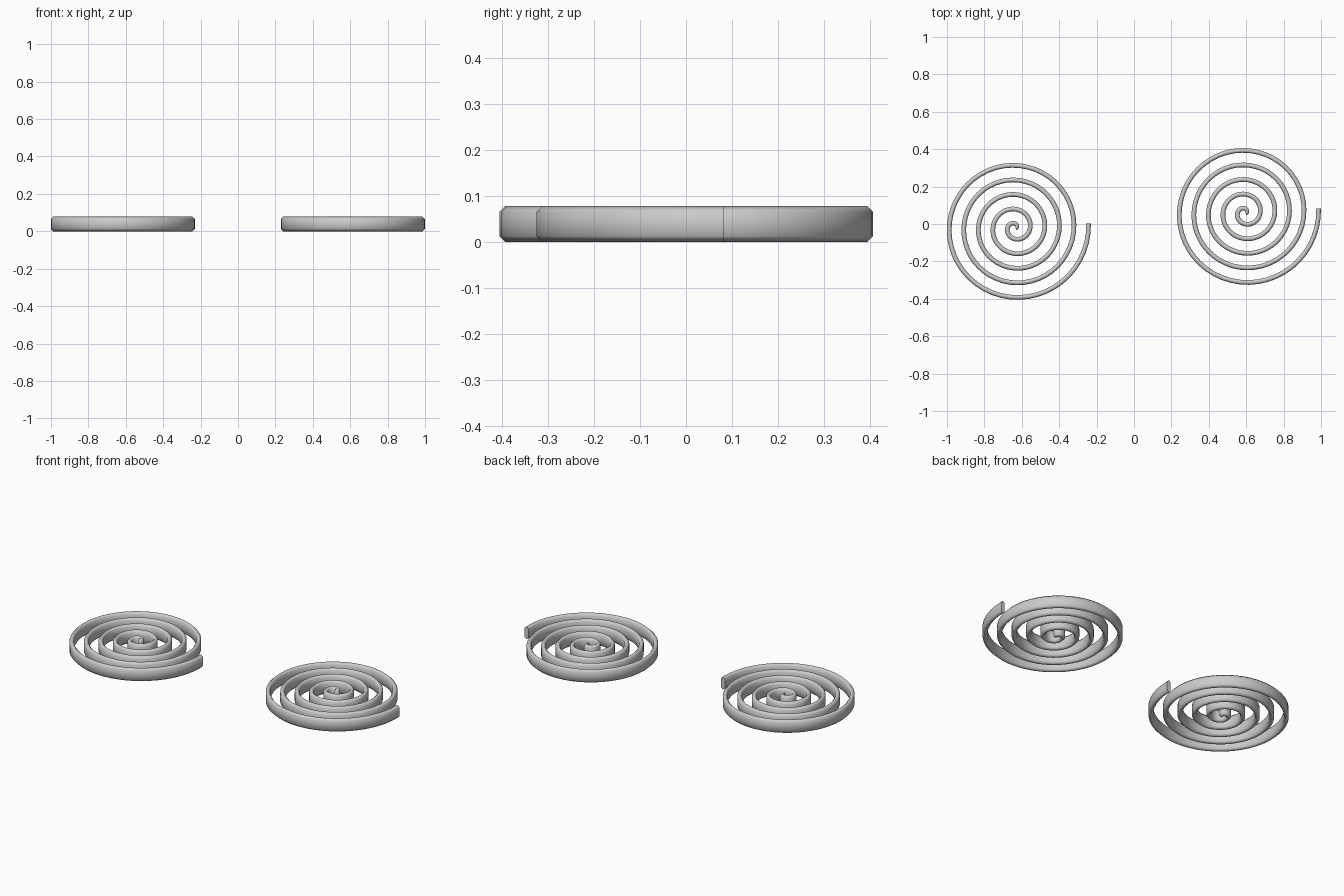
import bpy
import bmesh
from math import pi, cos, sin
from mathutils import Vector

if "Cube" in bpy.data.objects:
    bpy.data.objects.remove(bpy.data.objects["Cube"])

PITCH = 0.078      # gap between turns
STEP = 48          # segments per turn
END = 10 * pi + 0.057
HALF_W, HEIGHT = 0.0125, 0.078

# Six-sided cross-section: straight walls with a ridge above and below
SECTION = [(0, 0), (HALF_W, HALF_W), (HALF_W, HEIGHT - HALF_W),
           (0, HEIGHT), (-HALF_W, HEIGHT - HALF_W), (-HALF_W, HALF_W)]


def spiral_coil(name, location):
    bm = bmesh.new()
    b = PITCH / (2 * pi)
    count = 5 * STEP
    rings = []
    for i in range(count + 1):
        t = END * i / count
        r = 0.002 + b * t
        centre = Vector((r * cos(t), r * sin(t), 0))
        tangent = Vector((b * cos(t) - r * sin(t), b * sin(t) + r * cos(t), 0)).normalized()
        outward = Vector((tangent.y, -tangent.x, 0))
        rings.append([bm.verts.new(centre + outward * w + Vector((0, 0, z))) for w, z in SECTION])
    n = len(SECTION)
    for a, c in zip(rings, rings[1:]):
        for k in range(n):
            bm.faces.new((a[k], a[(k + 1) % n], c[(k + 1) % n], c[k]))
    # End caps
    bm.faces.new(rings[0])
    bm.faces.new(rings[-1])
    bmesh.ops.recalc_face_normals(bm, faces=bm.faces)
    for f in bm.faces:
        f.smooth = len(f.verts) == 4
    mesh = bpy.data.meshes.new(name)
    bm.to_mesh(mesh)
    bm.free()
    obj = bpy.data.objects.new(name, mesh)
    obj.location = location
    bpy.context.collection.objects.link(obj)
    return obj


# Two matching flat coils
spiral_coil("left_spiral_coil", (-0.635, -0.02, 0))
spiral_coil("right_spiral_coil", (0.595, 0.06, 0))
